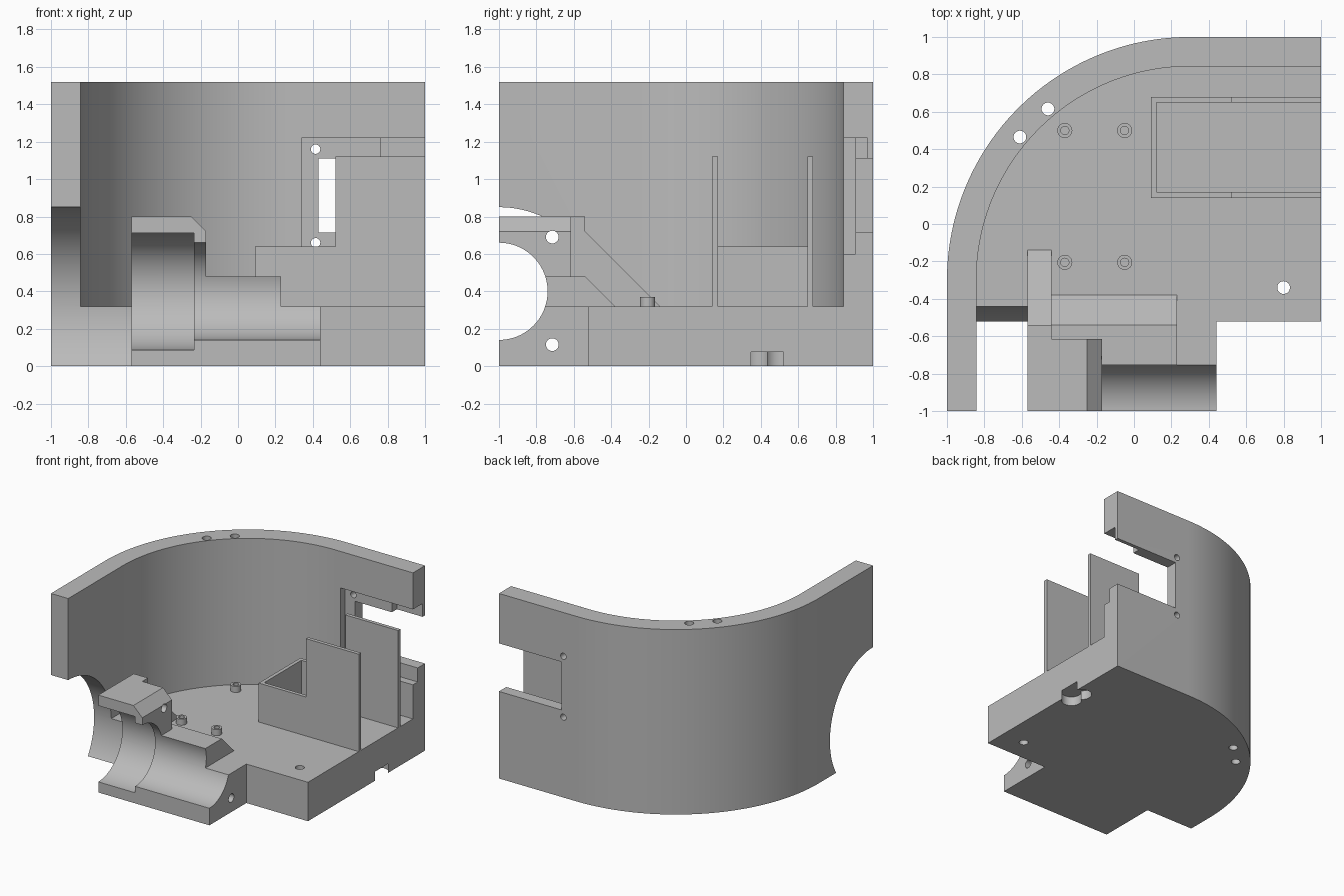
import bpy, bmesh
from math import sin, cos, pi, radians

cube = bpy.data.objects.get("Cube")
if cube:
    bpy.data.objects.remove(cube, do_unlink=True)

grey = bpy.data.materials.new("plain_grey")
grey.use_nodes = True
grey.diffuse_color = (0.5, 0.5, 0.5, 1)
grey.node_tree.nodes["Principled BSDF"].inputs["Base Color"].default_value = (0.5, 0.5, 0.5, 1)


def prism(name, pts, axis, lo, hi):
    """Extrude a 2D profile along an axis; the profile uses the other two axes in order."""
    place = {"X": lambda u, v, w: (w, u, v),
             "Y": lambda u, v, w: (u, w, v),
             "Z": lambda u, v, w: (u, v, w)}[axis]
    bm = bmesh.new()
    ends = [[bm.verts.new(place(u, v, w)) for u, v in pts] for w in (lo, hi)]
    for ring in ends:
        bm.faces.new(ring)
    n = len(pts)
    for i in range(n):
        j = (i + 1) % n
        bm.faces.new((ends[0][i], ends[0][j], ends[1][j], ends[1][i]))
    bmesh.ops.recalc_face_normals(bm, faces=bm.faces)
    mesh = bpy.data.meshes.new(name)
    bm.to_mesh(mesh)
    bm.free()
    mesh.materials.append(grey)
    ob = bpy.data.objects.new(name, mesh)
    bpy.context.collection.objects.link(ob)
    return ob


def box(name, x0, x1, y0, y1, z0, z1):
    return prism(name, [(x0, y0), (x1, y0), (x1, y1), (x0, y1)], "Z", z0, z1)


def rod(name, u, v, r, axis, lo, hi, n=32):
    pts = [(u + r * cos(2 * pi * i / n), v + r * sin(2 * pi * i / n)) for i in range(n)]
    return prism(name, pts, axis, lo, hi)


def combine(body, tool, op="DIFFERENCE"):
    """Apply a boolean and discard the tool."""
    tool.hide_render = True
    mod = body.modifiers.new("combine", "BOOLEAN")
    mod.operation, mod.object, mod.solver = op, tool, "EXACT"
    bpy.context.view_layer.objects.active = body
    bpy.ops.object.modifier_apply(modifier=mod.name)
    bpy.data.objects.remove(tool, do_unlink=True)


def rounded_plan(inset, far):
    """Square plan with one large rounded corner at the back right."""
    c, r, n = 0.3, 1.3 - inset, 48
    arc = [(c - r * cos(pi / 2 * i / n), -c + r * sin(pi / 2 * i / n)) for i in range(n + 1)]
    return [(inset - 1, -far)] + arc + [(far, 1 - inset), (far, -far)]


# Curved wall and floor as one shell
shell = prism("housing_shell", rounded_plan(0, 1), "Z", 0, 1.52)
combine(shell, prism("cavity", rounded_plan(0.157, 1.2), "Z", 0.32, 1.7))
combine(shell, box("front_corner", 0.44, 1.2, -1.2, -0.52, -0.1, 1))

# Front bearing block, its step and its sloped gusset
block = [(-0.57, 0.2), (-0.17, 0.2), (-0.17, 0.72), (-0.25, 0.8), (-0.57, 0.8)]
combine(shell, prism("bearing_block", block, "Y", -1, -0.615), "UNION")
step = [(-1, 0.2), (-0.38, 0.2), (-0.38, 0.32), (-0.54, 0.48), (-1, 0.48)]
combine(shell, prism("bearing_step", step, "X", -0.5, 0.23), "UNION")
gusset = [(-0.7, 0.2), (-0.14, 0.2), (-0.14, 0.32), (-0.54, 0.72), (-0.54, 0.8), (-0.7, 0.8)]
combine(shell, prism("gusset", gusset, "X", -0.57, -0.44), "UNION")

# Wheel opening, stepped bore and clamp screw holes
combine(shell, rod("wheel_opening", -1, 0.29, 0.56, "X", -1.2, -0.57, 128))
combine(shell, rod("wide_bore", -1, 0.4, 0.313, "X", -0.7, -0.235, 96))
combine(shell, rod("narrow_bore", -1, 0.4, 0.26, "X", -0.4, 0.6, 96))
for z in (0.69, 0.115):
    combine(shell, rod("clamp_hole", -0.715, z, 0.034, "X", -0.7, 0.6))

# Back window with stepped recess and screw holes
combine(shell, box("window_recess", 0.34, 1.2, 0.8, 0.905, 0.6, 1.22))
combine(shell, box("window_pocket", 0.765, 1.2, 0.8, 0.97, 1.0, 1.22))
combine(shell, box("window_slot", 0.43, 1.2, 0.85, 1.2, 0.715, 1.11))
for z in (1.16, 0.66):
    combine(shell, rod("window_hole", 0.415, z, 0.025, "Y", 0.8, 1.2))

# Vertical screw holes through wall and floor
for x, y in ((-0.61, 0.465), (-0.46, 0.615), (0.8, -0.34)):
    combine(shell, rod("screw_hole", x, y, 0.034, "Z", -0.1, 1.7))

# Lobed cable notch under the left edge
combine(shell, box("notch", 0.91, 1.2, 0.37, 0.5, -0.1, 0.075))
for y in (0.375, 0.495):
    combine(shell, rod("notch_lobe", 0.93, y, 0.075, "Z", -0.1, 0.075))

# Battery compartment: two stepped dividers and an end wall
divider = [(0.09, 0.32), (1, 0.32), (1, 1.12), (0.52, 1.12), (0.52, 0.64), (0.09, 0.64)]
compartment = prism("battery_compartment", divider, "Y", 0.14, 0.17)
combine(compartment, prism("back_divider", divider, "Y", 0.65, 0.68), "UNION")
combine(compartment, box("end_wall", 0.09, 0.12, 0.15, 0.67, 0.32, 0.64), "UNION")

# Hollow board posts
parts = [shell, compartment]
for x in (-0.37, -0.05):
    for y in (-0.205, 0.5):
        post = rod("board_post", x, y, 0.04, "Z", 0.32, 0.37)
        combine(post, rod("post_hole", x, y, 0.022, "Z", 0.325, 0.5))
        parts.append(post)

# Smooth curves, sharp corners
for ob in bpy.context.view_layer.objects:
    ob.select_set(ob in parts)
bpy.context.view_layer.objects.active = shell
bpy.ops.object.shade_smooth_by_angle(angle=radians(25))
